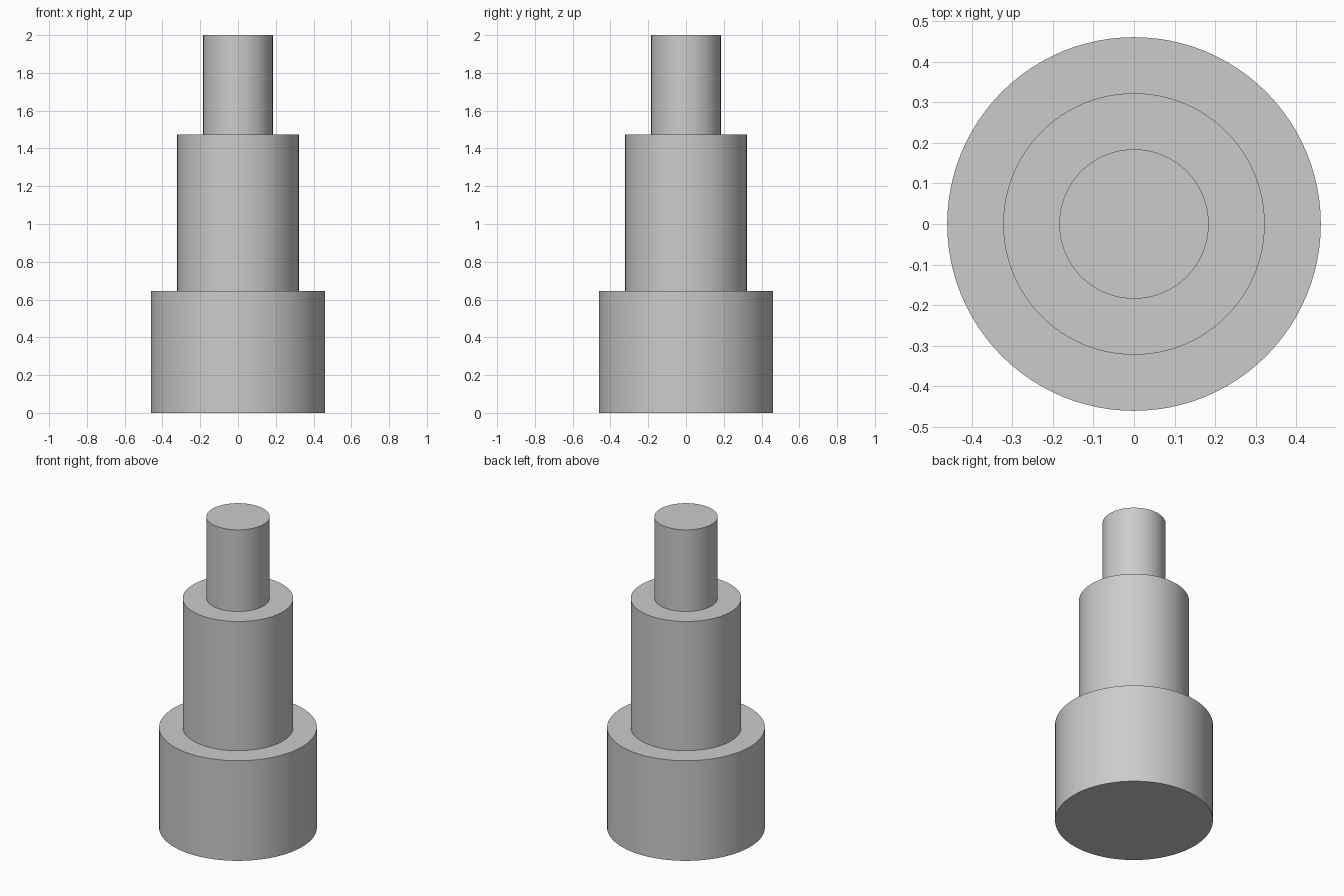
import bpy
import math

cube = bpy.data.objects.get("Cube")
if cube:
    bpy.data.objects.remove(cube, do_unlink=True)

# Single plain grey for the whole turned part
grey = bpy.data.materials.new("plain_grey")
grey.use_nodes = True
colour = (0.6, 0.6, 0.6, 1)
grey.diffuse_color = colour
grey.node_tree.nodes["Principled BSDF"].inputs["Base Color"].default_value = colour


def shaft_step(name, radius, bottom, top):
    """Add one smooth round step with sharp rims."""
    bpy.ops.mesh.primitive_cylinder_add(
        vertices=96, radius=radius, depth=top - bottom,
        location=(0, 0, (bottom + top) / 2))
    step = bpy.context.object
    step.name = name
    step.data.materials.append(grey)
    bpy.ops.object.shade_smooth_by_angle(angle=math.radians(30))
    return step


# Three concentric steps, stacked end to end
shaft_step("base_step", 0.46, 0, 0.644)
shaft_step("middle_step", 0.322, 0.644, 1.475)
shaft_step("top_step", 0.184, 1.475, 2)
